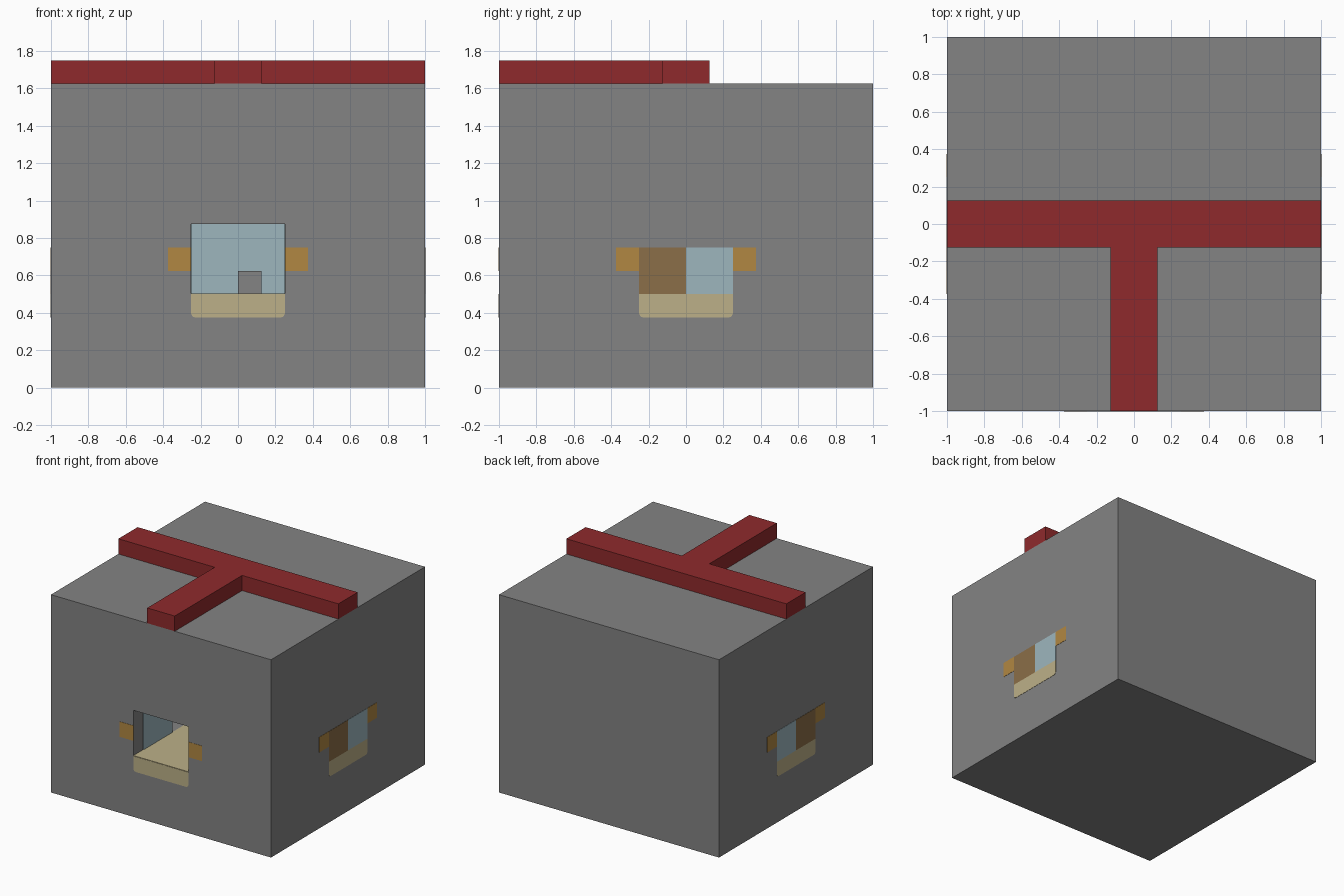
import bpy, bmesh
from mathutils import Vector

cube = bpy.data.objects.get("Cube")
if cube:
    bpy.data.objects.remove(cube, do_unlink=True)


def material(name, rgb):
    lin = [((c / 255 + 0.055) / 1.055) ** 2.4 for c in rgb]
    m = bpy.data.materials.new(name)
    m.use_nodes = True
    m.diffuse_color = (*lin, 1)
    m.node_tree.nodes["Principled BSDF"].inputs["Base Color"].default_value = (*lin, 1)
    return m


grey = material("stone grey", (131, 131, 131))
red = material("dark red", (143, 42, 44))
blue = material("pale blue", (157, 182, 190))
orange = material("ochre orange", (177, 135, 66))
brown = material("wood brown", (139, 110, 72))
beige = material("sand beige", (188, 176, 136))


def prism(name, outline, offset, mat):
    """Extrude a closed outline of 3D points along an offset."""
    bm = bmesh.new()
    face = bm.faces.new([bm.verts.new(p) for p in outline])
    new = bmesh.ops.extrude_face_region(bm, geom=[face])["geom"]
    bmesh.ops.translate(bm, vec=Vector(offset),
                        verts=[v for v in new if isinstance(v, bmesh.types.BMVert)])
    bmesh.ops.recalc_face_normals(bm, faces=bm.faces)
    mesh = bpy.data.meshes.new(name)
    bm.to_mesh(mesh)
    bm.free()
    mesh.materials.append(mat)
    ob = bpy.data.objects.new(name, mesh)
    bpy.context.collection.objects.link(ob)
    return ob


def box(name, x, y, z, mat):
    base = [(x[0], y[0], z[0]), (x[1], y[0], z[0]), (x[1], y[1], z[0]), (x[0], y[1], z[0])]
    return prism(name, base, (0, 0, z[1] - z[0]), mat)


# Main block, hollowed by a front passage that widens into a chamber
block = box("block", (-1, 1), (-1, 1), (0, 1.625), grey)
passage = [(-.25, -1.1), (.25, -1.1), (.25, -.5), (.5, -.5),
           (.5, -.125), (-.5, -.125), (-.5, -.5), (-.25, -.5)]
cutter = prism("passage_cutter", [(x, y, .5) for x, y in passage], (0, 0, .375), grey)
cutter.hide_render = True
cut = block.modifiers.new("passage", "BOOLEAN")
cut.operation = "DIFFERENCE"
cut.solver = "EXACT"
cut.object = cutter
bpy.context.view_layer.update()
hollow = bpy.data.meshes.new_from_object(
    block.evaluated_get(bpy.context.evaluated_depsgraph_get()))
block.modifiers.clear()
block.data = hollow
bpy.data.objects.remove(cutter, do_unlink=True)

# T-shaped ridge on the roof
tee = [(-1, .125), (-1, -.125), (-.125, -.125), (-.125, -1),
       (.125, -1), (.125, -.125), (1, -.125), (1, .125)]
prism("roof_ridge", [(x, y, 1.625) for x, y in tee], (0, 0, .125), red)

# Passage linings
T = .004
box("passage_floor", (-.25, .25), (-1, -.125), (.5, .5 + T), beige)
box("chamber_back", (-.5, .5), (-.125 - T, -.125), (.5, .875), blue)
box("chamber_step", (0, .125), (-.25, -.125), (.5, .625), grey)
for label, s in (("left", 1), ("right", -1)):
    box("passage_lining_" + label, sorted((s * .25, s * (.25 - T))), (-.875, -.5), (.5, .875), blue)


# Flush plates on the front and the two sides
def plate(name, side, outline, mat):
    if side == "front":
        prism(side + "_" + name, [(u, -1, z) for u, z in outline], (0, -T / 2, 0), mat)
    else:
        s = 1 if side == "left" else -1
        prism(side + "_" + name, [(s, u, z) for u, z in outline], (s * T / 2, 0, 0), mat)


def rect(u0, u1, z0, z1):
    return [(u0, z0), (u1, z0), (u1, z1), (u0, z1)]


R = .02
sill = [(-.25, .5), (-.25, .375 + R), (-.244, .381), (-.25 + R, .375),
        (.25 - R, .375), (.244, .381), (.25, .375 + R), (.25, .5)]
for side in ("front", "left", "right"):
    plate("sill", side, sill, beige)
    plate("bracket_a", side, rect(-.375, -.25, .625, .75), orange)
    plate("bracket_b", side, rect(.25, .375, .625, .75), orange)
    if side != "front":
        plate("brown_panel", side, rect(-.25, 0, .5, .75), brown)
        plate("blue_panel", side, rect(0, .25, .5, .75), blue)
